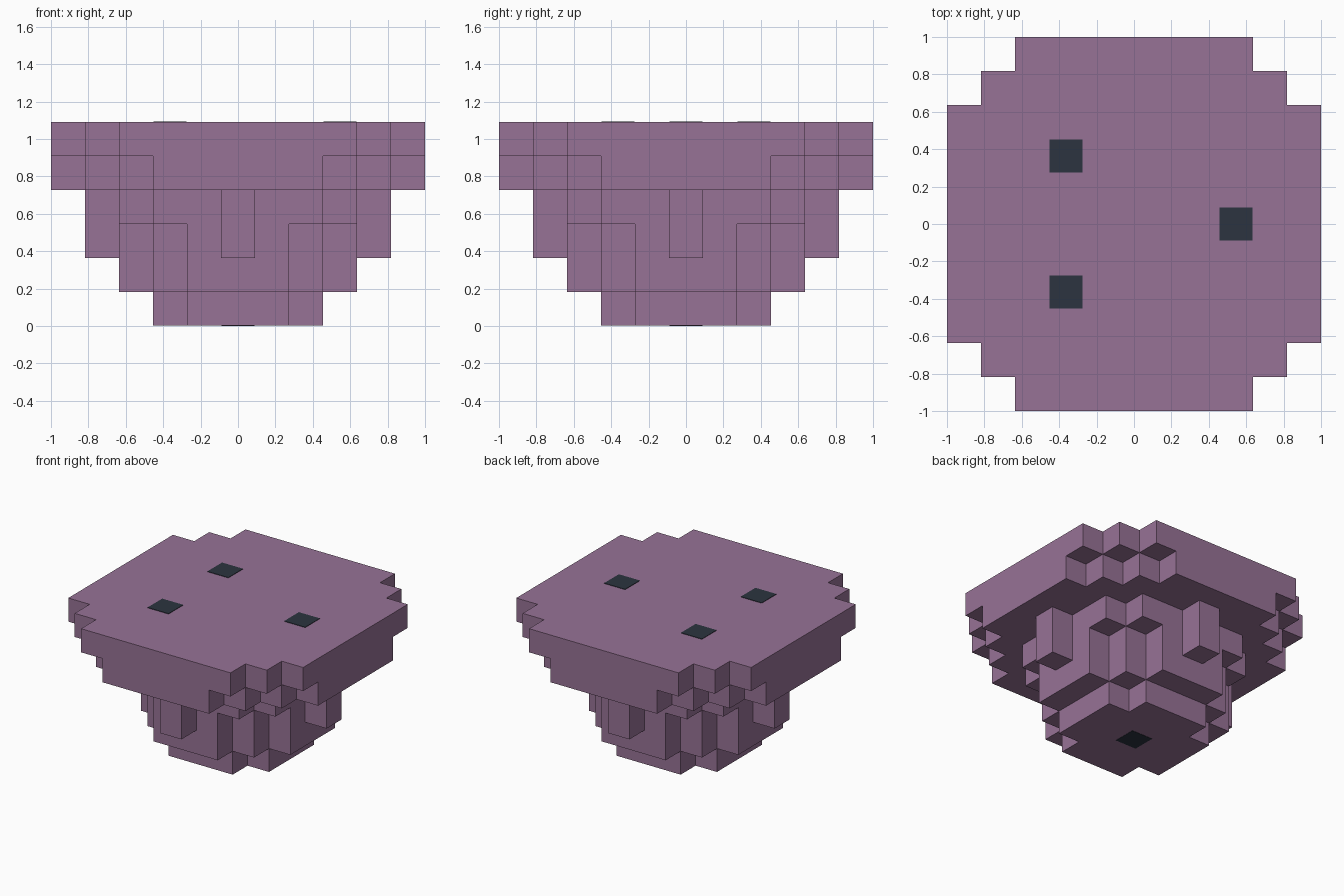
import bpy
import bmesh
import math
from mathutils import Matrix, Vector

default = bpy.data.objects.get("Cube")
if default:
    bpy.data.objects.remove(default, do_unlink=True)

U = 2 / 11  # one block


def make_material(name, color):
    mat = bpy.data.materials.new(name)
    mat.use_nodes = True
    mat.diffuse_color = color
    mat.node_tree.nodes["Principled BSDF"].inputs["Base Color"].default_value = color
    return mat


mauve = make_material("mauve", (0.31, 0.17, 0.305, 1))
slate = make_material("dark slate", (0.025, 0.034, 0.05, 1))


def prism(name, outline, bottom, top, mat):
    """Extrude a counter-clockwise outline, given in blocks."""
    bm = bmesh.new()
    base = bm.faces.new([bm.verts.new((x * U, y * U, bottom * U)) for x, y in outline])
    result = bmesh.ops.extrude_face_region(bm, geom=[base], use_keep_orig=True)
    lifted = [g for g in result["geom"] if isinstance(g, bmesh.types.BMVert)]
    bmesh.ops.translate(bm, verts=lifted, vec=(0, 0, (top - bottom) * U))
    bmesh.ops.recalc_face_normals(bm, faces=bm.faces)
    mesh = bpy.data.meshes.new(name)
    bm.to_mesh(mesh)
    bm.free()
    mesh.materials.append(mat)
    obj = bpy.data.objects.new(name, mesh)
    bpy.context.collection.objects.link(obj)
    return obj


def stepped_outline(reach, diagonal):
    """Square with staircase corners: blocks where |x| + |y| <= diagonal."""
    corner = []
    for x in range(reach, diagonal - reach - 1, -1):
        corner.append(Vector((x + 0.5, diagonal - x + 0.5)))
        if x > diagonal - reach:
            corner.append(Vector((x - 0.5, diagonal - x + 0.5)))
    return [Matrix.Rotation(q * math.pi / 2, 2) @ p for q in range(4) for p in corner]


def square(cx, cy, half=0.5):
    return [(cx + sx * half, cy + sy * half)
            for sx, sy in ((-1, -1), (1, -1), (1, 1), (-1, 1))]


# Stacked tiers: name, reach, corner diagonal, bottom, top
for name, reach, diagonal, bottom, top in (
    ("foot", 2, 3, 0.01, 1),
    ("stem", 3, 4, 1, 3),
    ("collar", 3, 5, 3, 4),
    ("lower_rim", 5, 7, 4, 5),
    ("upper_rim", 5, 8, 5, 6),
):
    prism(name, stepped_outline(reach, diagonal), bottom, top, mauve)

# Side brackets under the rim
for name, x, y in (("left", 4, 0), ("right", -4, 0), ("back", 0, 4), ("front", 0, -4)):
    prism("bracket_" + name, square(x, y), 2, 4, mauve)

# Dark spots on the top, and one under the foot
for i, (x, y) in enumerate(((-2, 2), (-2, -2), (3, 0))):
    prism(f"top_spot_{i + 1}", square(x, y, 0.49), 5.99, 6.02, slate)
prism("bottom_spot", square(0, 0, 0.49), 0, 0.03, slate)
